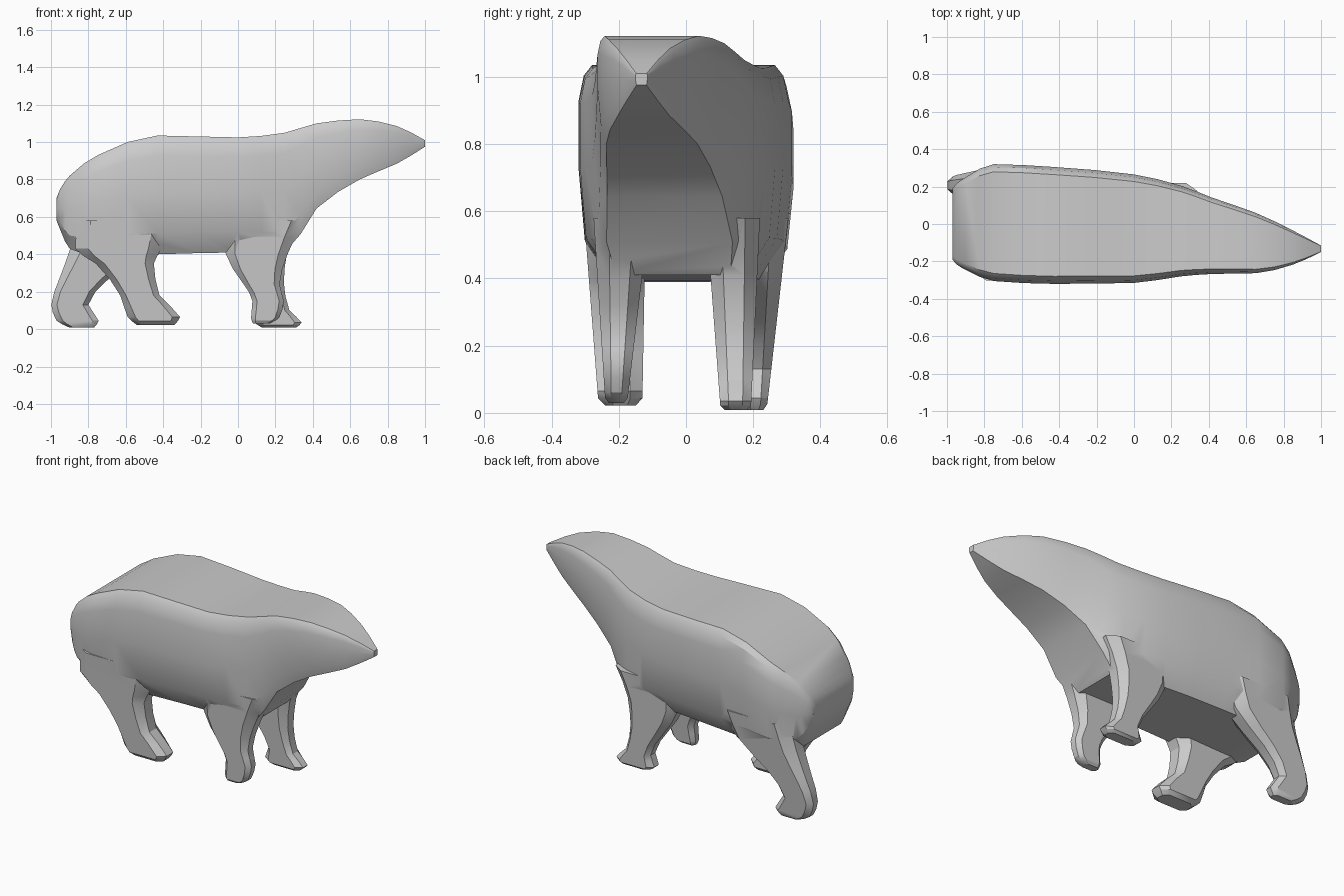
import bpy, bmesh

if "Cube" in bpy.data.objects:
    bpy.data.objects.remove(bpy.data.objects["Cube"])


def refine(rows, steps=2):
    """Shape-preserving cubic resampling of rows, keyed on the first column."""
    t = [r[0] for r in rows]
    n = len(rows)

    def slopes(k):
        d = [(rows[i + 1][k] - rows[i][k]) / (t[i + 1] - t[i]) for i in range(n - 1)]
        mid = [2 * a * b / (a + b) if a * b > 0 else 0 for a, b in zip(d, d[1:])]
        return [d[0]] + mid + [d[-1]]

    cols = range(1, len(rows[0]))
    m = {k: slopes(k) for k in cols}
    out = []
    for i in range(n - 1):
        h = t[i + 1] - t[i]
        for s in range(steps):
            u = s / steps
            v = 1 - u
            out.append([t[i] + u * h] + [
                rows[i][k] * v * v * (1 + 2 * u) + rows[i + 1][k] * u * u * (1 + 2 * v)
                + h * u * v * (m[k][i] * v - m[k][i + 1] * u) for k in cols])
    return out + [list(rows[-1])]


def loft(name, rings):
    """Skin a list of equal-length closed rings and cap both ends."""
    bm = bmesh.new()
    vr = [[bm.verts.new(p) for p in r] for r in rings]
    n = len(vr[0])
    for a, b in zip(vr, vr[1:]):
        for i in range(n):
            j = (i + 1) % n
            bm.faces.new((a[i], a[j], b[j], b[i]))
    bm.faces.new(vr[0])
    bm.faces.new(vr[-1])
    bmesh.ops.triangulate(bm, faces=bm.faces[:])
    bmesh.ops.recalc_face_normals(bm, faces=bm.faces[:])
    me = bpy.data.meshes.new(name)
    bm.to_mesh(me)
    bm.free()
    ob = bpy.data.objects.new(name, me)
    bpy.context.collection.objects.link(ob)
    return ob


def body_ring(x, zt, zb, y0, y1):
    low = 0.70 if x < 0.3 else 0.84
    half = [(0.87, 1), (0.95, 0.95), (1, 0.83), (1, 0.52), (0.94, 0.18), (low, 0)]
    prof = half + [(-u, v) for u, v in reversed(half)]
    c, w = (y0 + y1) / 2, (y1 - y0) / 2
    return [(x, c + u * w, zb + v * (zt - zb)) for u, v in prof]


def make_leg(name, foot_y, top_y, rows):
    """Leg from (z, back x, front x) rows; y range blends from foot to top."""
    rows = refine(rows)
    z0, z1 = rows[0][0], rows[-1][0]
    quarter = [(1, .45), (.7, 1)]
    half = quarter + [(-u, v) for u, v in reversed(quarter)]
    prof = half + [(-u, -v) for u, v in half]
    rings = []
    for i, (z, xa, xb) in enumerate(rows):
        f = (z - z0) / (z1 - z0)
        ya, yb = [a + (b - a) * f for a, b in zip(foot_y, top_y)]
        s = 0.7 if i == 0 else 1          # rounded sole
        rings.append([((xa + xb) / 2 + u * (xb - xa) / 2,
                       (ya + yb) / 2 + s * v * (yb - ya) / 2, z) for u, v in prof])
    return loft(name, rings)


# Torso, neck and head: x, top z, bottom z, y range
torso = [(-.97, .70, .58, -.19, .19), (-.95, .75, .53, -.215, .215),
         (-.90, .82, .43, -.245, .25), (-.75, .93, .39, -.305, .32),
         (-.43, 1.035, .40, -.32, .305), (0, 1.025, .41, -.315, .265),
         (.25, 1.05, .41, -.28, .205), (.42, 1.10, .645, -.267, .14),
         (.65, 1.122, .80, -.263, .06), (.85, 1.085, .885, -.217, -.035),
         (1, 1.01, .975, -.15, -.115)]
body = loft("bear_body", [body_ring(*r) for r in refine(torso)])

# Legs in mid-stride
legs = [
    make_leg("hind_leg_near", (-.26, -.13), (-.303, -.12),
             [(.022, -.54, -.34), (.065, -.59, -.31), (.18, -.63, -.42),
              (.35, -.76, -.45), (.43, -.87, -.41), (.58, -.86, -.38)]),
    make_leg("hind_leg_far", (.17, .24), (.12, .305),
             [(.008, -.90, -.77), (.045, -.97, -.745), (.13, -.998, -.80),
              (.27, -.955, -.69), (.42, -.90, -.49), (.58, -.86, -.42)]),
    make_leg("front_leg_near", (-.24, -.175), (-.275, -.11),
             [(.03, .08, .17), (.06, .07, .22), (.15, .077, .245),
              (.24, .03, .222), (.40, -.065, .265), (.58, -.08, .35)]),
    make_leg("front_leg_far", (.103, .193), (.06, .22),
             [(.008, .13, .31), (.035, .09, .34), (.10, .115, .275),
              (.25, .03, .245), (.41, -.065, .262), (.58, -.08, .34)]),
]

# Fuse the legs into the body
for leg in legs:
    mod = body.modifiers.new(leg.name, 'BOOLEAN')
    mod.operation = 'UNION'
    mod.solver = 'EXACT'
    mod.object = leg
bpy.context.view_layer.update()
fused = bpy.data.meshes.new_from_object(
    body.evaluated_get(bpy.context.evaluated_depsgraph_get()))
body.modifiers.clear()
body.data = fused
for leg in legs:
    bpy.data.objects.remove(leg)

# Smooth shading that keeps the hard creases
bpy.context.view_layer.objects.active = body
body.select_set(True)
bpy.ops.object.shade_smooth_by_angle(angle=0.5)
